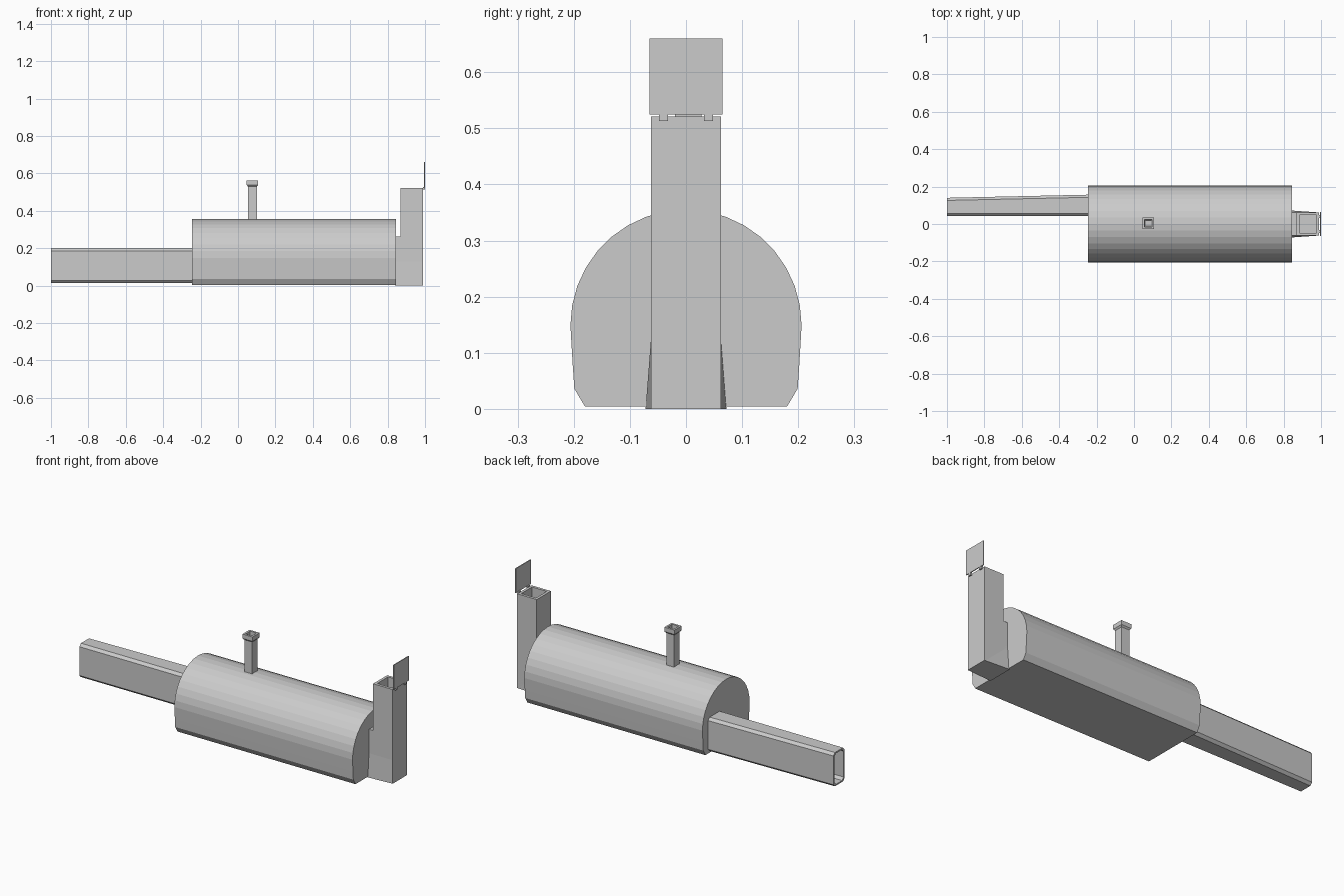
import bpy, bmesh, math

if "Cube" in bpy.data.objects:
    bpy.data.objects.remove(bpy.data.objects["Cube"])

grey = bpy.data.materials.new("plain grey")
grey.diffuse_color = (0.6, 0.6, 0.6, 1)
grey.use_nodes = True
grey.node_tree.nodes["Principled BSDF"].inputs["Base Color"].default_value = grey.diffuse_color


def loft(name, rings, caps=(True, True), closed=False):
    """Skin a list of equal-length point rings into one object."""
    bm = bmesh.new()
    vs = [[bm.verts.new(p) for p in r] for r in rings]
    pairs = list(zip(vs, vs[1:])) + ([(vs[-1], vs[0])] if closed else [])
    n = len(rings[0])
    for a, b in pairs:
        for i in range(n):
            j = (i + 1) % n
            bm.faces.new((a[i], a[j], b[j], b[i]))
    if not closed:
        if caps[0]:
            bm.faces.new(vs[0][::-1])
        if caps[1]:
            bm.faces.new(vs[-1])
    bmesh.ops.recalc_face_normals(bm, faces=bm.faces)
    me = bpy.data.meshes.new(name)
    bm.to_mesh(me)
    bm.free()
    me.materials.append(grey)
    ob = bpy.data.objects.new(name, me)
    bpy.context.collection.objects.link(ob)
    return ob


def rect(x0, x1, y0, y1, z):
    return [(x0, y0, z), (x1, y0, z), (x1, y1, z), (x0, y1, z)]


def box(name, x0, x1, y0, y1, z0, z1):
    return loft(name, [rect(x0, x1, y0, y1, z0), rect(x0, x1, y0, y1, z1)])


# Barrel body: round top, slightly tapered sides, flat chamfered underside
R, CZ, SEG = 0.206, 0.149, 18
profile = [(R * math.cos(math.pi * i / SEG), CZ + R * math.sin(math.pi * i / SEG))
           for i in range(SEG + 1)]
side = [(0.202, 0.08), (0.199, 0.036), (0.18, 0.004)]
profile += [(-y, z) for y, z in side] + side[::-1]
loft("barrel_body", [[(x, y, z) for y, z in profile] for x in (-0.245, 0.845)])


# Long open duct on the left, wider toward the barrel
def duct_ring(x, y1, t):
    y0, z0, z1, c = 0.042 + t, 0.013 + t, 0.2 - t, 0.014
    y1 -= t
    return [(x, y, z) for y, z in (
        (y0, z0 + c), (y0 + c, z0), (y1 - c, z0), (y1, z0 + c),
        (y1, z1 - c), (y1 - c, z1), (y0 + c, z1), (y0, z1 - c))]


loft("side_duct", [duct_ring(-0.23, 0.157, 0), duct_ring(-1, 0.14, 0),
                   duct_ring(-1, 0.14, 0.008), duct_ring(-0.247, 0.157, 0.008)])

# Square chimney with a deep open flue
W = 0.062
loft("chimney", [rect(0.87, 0.99, -W, W, 0), rect(0.87, 0.99, -W, W, 0.521),
                 rect(0.885, 0.975, -W + 0.015, W - 0.015, 0.521),
                 rect(0.885, 0.975, -W + 0.015, W - 0.015, 0.1)])

# Neck between barrel and chimney, with a flared foot
box("chimney_neck", 0.84, 0.875, -W, W, 0.1, 0.262)
loft("chimney_foot", [[(0.84, -0.072, 0), (0.985, -W, 0), (0.985, W, 0), (0.84, 0.072, 0)],
                      rect(0.84, 0.985, -W, W, 0.13)])

# Raised chimney flap with two hinge tabs
box("chimney_flap", 0.995, 1.0, -0.065, 0.065, 0.525, 0.66)
for s in (-1, 1):
    y = 0.04 * s
    box("flap_hinge", 0.988, 0.999, y - 0.008, y + 0.008, 0.513, 0.528)


# Small vent on top with a flared open cap
def square(h, z):
    return rect(0.077 - h, 0.077 + h, 0.004 - h, 0.004 + h, z)


loft("vent_pipe", [square(h, z) for h, z in (
    (0.024, 0.33), (0.024, 0.53), (0.031, 0.538), (0.031, 0.562),
    (0.02, 0.562), (0.016, 0.40))])
